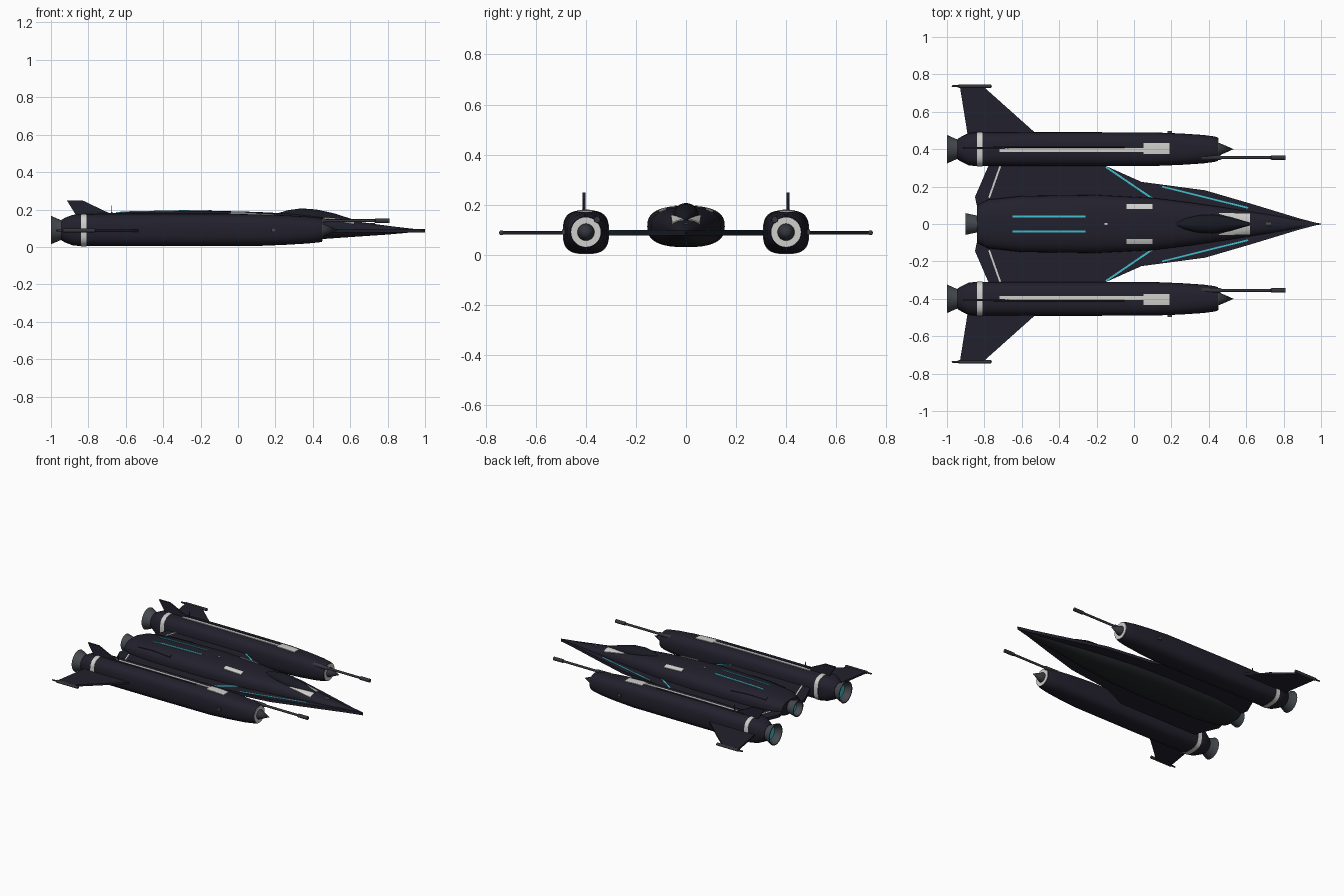
import bpy, bmesh, math
from mathutils import Vector

if "Cube" in bpy.data.objects:
    bpy.data.objects.remove(bpy.data.objects["Cube"])


def material(name, r, g, b):
    m = bpy.data.materials.new(name)
    m.diffuse_color = (r, g, b, 1)
    m.use_nodes = True
    m.node_tree.nodes["Principled BSDF"].inputs["Base Color"].default_value = m.diffuse_color
    return m


HULL = material("midnight hull", 0.016, 0.015, 0.026)
BELLY = material("charcoal belly", 0.017, 0.019, 0.021)
GLASS = material("dark canopy", 0.010, 0.010, 0.017)
METAL = material("engine grey", 0.06, 0.068, 0.078)
GUN = material("gunmetal", 0.035, 0.037, 0.045)
WHITE = material("panel white", 0.62, 0.62, 0.60)
CYAN = material("cyan glow", 0.05, 0.52, 0.62)


def finish(name, bm, mat, angle=35):
    bmesh.ops.recalc_face_normals(bm, faces=bm.faces)
    me = bpy.data.meshes.new(name)
    bm.to_mesh(me)
    bm.free()
    ob = bpy.data.objects.new(name, me)
    bpy.context.collection.objects.link(ob)
    me.materials.append(mat)
    bpy.ops.object.select_all(action='DESELECT')
    ob.select_set(True)
    bpy.context.view_layer.objects.active = ob
    bpy.ops.object.shade_smooth_by_angle(angle=math.radians(angle))
    return ob


def spow(v, p):
    return math.copysign(abs(v) ** p, v)


def loft(name, stations, mat, cy=0.0, segs=32):
    """Skin superellipse sections (x, half width, z low, z high, exponent)."""
    bm = bmesh.new()
    rings = []
    for x, hw, lo, hi, n in stations:
        ring = []
        for i in range(segs):
            t = math.tau * i / segs
            y = cy + hw * spow(math.cos(t), 2 / n)
            z = (lo + hi) / 2 + (hi - lo) / 2 * spow(math.sin(t), 2 / n)
            ring.append(bm.verts.new((x, y, z)))
        rings.append(ring)
    for a, b in zip(rings, rings[1:]):
        for i in range(segs):
            j = (i + 1) % segs
            bm.faces.new((a[i], a[j], b[j], b[i]))
    bm.faces.new(rings[0])
    bm.faces.new(rings[-1])
    return finish(name, bm, mat)


def lathe(name, profile, cy, cz, mat, segs=28):
    """Spin (x, radius) points round an axis along x."""
    bm = bmesh.new()
    vs = [bm.verts.new((x, cy + r, cz)) for x, r in profile]
    es = [bm.edges.new(p) for p in zip(vs, vs[1:])]
    bmesh.ops.spin(bm, geom=vs + es, cent=(0, cy, cz), axis=(1, 0, 0),
                   angle=math.tau, steps=segs, use_duplicate=False)
    bmesh.ops.remove_doubles(bm, verts=bm.verts, dist=1e-5)
    return finish(name, bm, mat)


def prism(name, pts, offset, mat):
    """Extrude a flat outline by an offset vector."""
    bm = bmesh.new()
    f = bm.faces.new([bm.verts.new(p) for p in pts])
    r = bmesh.ops.extrude_face_region(bm, geom=[f])
    bmesh.ops.translate(bm, vec=Vector(offset),
                        verts=[v for v in r['geom'] if isinstance(v, bmesh.types.BMVert)])
    return finish(name, bm, mat, 20)


def stripe(name, a, b, w, z, mat):
    """Thin straight strip on a level surface."""
    a, b = Vector(a), Vector(b)
    n = (b - a).orthogonal().normalized() * w / 2
    pts = [(p.x, p.y, z) for p in (a + n, b + n, b - n, a - n)]
    return prism(name, pts, (0, 0, 0.004), mat)


def top_z(stations, x, y):
    """Upper surface height of a loft."""
    for p, q in zip(stations, stations[1:]):
        if p[0] <= x <= q[0]:
            t = (x - p[0]) / (q[0] - p[0])
            hw, lo, hi, n = [a + (b - a) * t for a, b in zip(p[1:], q[1:])]
            u = min(abs(y) / hw, 1)
            return (lo + hi) / 2 + (hi - lo) / 2 * (1 - u ** n) ** (1 / n)


def patch(name, stations, x0, x1, ya, yb, mat, cy=0.0, nx=8, ny=4):
    """Plate hugging the top of a loft; ya and yb are (start, end) edges."""
    bm = bmesh.new()
    g = []
    for i in range(nx + 1):
        t = i / nx
        x = x0 + (x1 - x0) * t
        a, b = ya[0] + (ya[1] - ya[0]) * t, yb[0] + (yb[1] - yb[0]) * t
        ys = [a + (b - a) * j / ny for j in range(ny + 1)]
        g.append([bm.verts.new((x, cy + y, top_z(stations, x, y) + 0.004)) for y in ys])
    for i in range(nx):
        for j in range(ny):
            bm.faces.new((g[i][j], g[i + 1][j], g[i + 1][j + 1], g[i][j + 1]))
    r = bmesh.ops.extrude_face_region(bm, geom=bm.faces[:])
    bmesh.ops.translate(bm, vec=(0, 0, -0.008),
                        verts=[v for v in r['geom'] if isinstance(v, bmesh.types.BMVert)])
    return finish(name, bm, mat)


# Fuselage with a charcoal underside
FUS = [(-0.84, .10, .05, .15, 2.4), (-0.78, .13, .04, .172, 2.5), (-0.6, .15, .031, .187, 2.6),
       (-0.2, .155, .03, .195, 2.6), (0.1, .14, .03, .187, 2.6), (0.3, .115, .035, .177, 2.5),
       (0.45, .093, .042, .163, 2.4), (0.62, .066, .054, .138, 2.2), (0.8, .038, .066, .113, 2),
       (0.9, .02, .075, .101, 2), (1.0, .002, .085, .09, 2)]
body = loft("fuselage", FUS, HULL, segs=40)
body.data.materials.append(BELLY)
for p in body.data.polygons:
    if p.center.z < 0.072 and p.normal.z < -0.1:
        p.material_index = 1

# Canopy, nose sensor, spine marker and rear nozzle
loft("canopy", [(.22, .006, .15, .182, 2), (.27, .03, .14, .197, 2), (.34, .046, .13, .206, 2),
                (.42, .05, .12, .200, 2), (.52, .036, .11, .178, 2), (.62, .006, .11, .145, 2)], GLASS)
lathe("nose_sensor", [(.707, 0), (.707, .012), (.733, .012), (.733, 0)], 0, top_z(FUS, .72, 0) - .007, METAL, 16)
patch("spine_marker", FUS, -.157, -.143, (-.006, -.006), (.006, .006), WHITE, nx=1, ny=1)


def nozzle(name, x0, x1, r0, r1, cy, cz):
    mid = x0 + (x1 - x0) * 0.25
    lathe(name, [(x0 + .02, 0), (x0 + .02, r0), (x0, r0), (x1, r1), (x1, r1 - .007),
                 (mid, r0 - .005), (mid, 0)], cy, cz, METAL)
    lathe(name + "_glow", [(mid - .003, 0), (mid - .003, r0 - .004), (mid, r0 - .004)], cy, cz, CYAN)


nozzle("centre_nozzle", -.84, -.90, .045, .058, 0, .098)

# Engine pod sections
POD = [(-.945, .054, .036, .144, 2), (-.925, .066, .024, .156, 2.2), (-.885, .086, .009, .171, 2.8),
       (-.85, .09, .005, .175, 3), (-.4, .091, .004, .177, 3), (.1, .09, .005, .175, 3),
       (.25, .084, .011, .169, 2.8), (.37, .076, .018, .162, 2.5), (.43, .068, .024, .156, 2.2),
       (.45, .062, .028, .152, 2)]

for s, side in ((1, "left"), (-1, "right")):
    Y = 0.4 * s
    # Wing with nose strake, flap hinge and glow lines
    wing = [(1, 0), (.89, .028), (.62, .11), (.38, .18), (.17, .208), (.04, .225),
            (-.15, .31), (-.15, .33), (-.77, .33), (-.85, .145), (-.82, 0)]
    prism(side + "_inner_wing", [(x, y * s, .076) for x, y in wing], (0, 0, .021), HULL)
    stripe(side + "_flap_hinge", (-.715, .31 * s), (-.775, .14 * s), .010, .095, WHITE)
    stripe(side + "_strake_glow", (.15, .2 * s), (.61, .086 * s), .009, .095, CYAN)
    stripe(side + "_wing_glow", (-.15, .305 * s), (.10, .135 * s), .010, .095, CYAN)
    # Fuselage panels
    patch(side + "_spine_glow", FUS, -.65, -.26, (.035 * s,) * 2, (.045 * s,) * 2, CYAN)
    patch(side + "_shoulder_panel", FUS, -.04, .10, (.08 * s,) * 2, (.108 * s,) * 2, WHITE)
    patch(side + "_nose_panel", FUS, .455, .62, (.054 * s, .008 * s), (.06 * s, .055 * s), WHITE)
    patch(side + "_rear_fairing", FUS, -.72, -.45, (.095 * s, .12 * s), (.115 * s, .135 * s), HULL)
    # Engine pod
    loft(side + "_engine_pod", POD, HULL, Y)
    loft(side + "_pod_band", [(x, .0925, .0025, .1775, 3) for x in (-.84, -.81)], WHITE, Y)
    nozzle(side + "_nozzle", -.94, -1.0, .05, .076, Y, .09)
    lathe(side + "_intake_ring", [(.44, .03), (.44, .059), (.453, .059), (.453, .03)], Y, .09, WHITE)
    lathe(side + "_intake_spike", [(.44, 0), (.44, .034), (.455, .034), (.533, 0)], Y, .09, GUN)
    patch(side + "_pod_stripe", POD, -.72, .05, (-.014 * s,) * 2, (.006 * s,) * 2, WHITE, Y)
    patch(side + "_pod_panel", POD, .05, .19, (-.026 * s,) * 2, (.034 * s,) * 2, WHITE, Y)
    lathe(side + "_pod_rail", [(-.75, 0), (-.75, .005), (-.05, .005), (-.05, 0)], Y + .012 * s, .177, HULL, 10)
    # Thruster nub on the outer flank
    prism(side + "_thruster_nub", [(.178, .47 * s, .08), (.202, .47 * s, .08),
                                   (.202, .47 * s, .1), (.178, .47 * s, .1)], (0, .026 * s, 0), METAL)
    # Tail fin and aerial
    fin = [(-.915, .248), (-.83, .248), (-.675, .174), (-.86, .16)]
    prism(side + "_tail_fin", [(x, .402 * s, z) for x, z in fin], (0, .011 * s, 0), HULL)
    prism(side + "_aerial", [(-.678, .404 * s, .17), (-.672, .404 * s, .17),
                             (-.673, .404 * s, .222), (-.677, .404 * s, .222)], (0, .005 * s, 0), GUN)
    # Outer wing with tip pod
    outer = [(-.52, .48), (-.80, .73), (-.93, .73), (-.89, .48)]
    prism(side + "_outer_wing", [(x, y * s, .081) for x, y in outer], (0, 0, .013), HULL)
    lathe(side + "_tip_pod", [(-.975, 0), (-.97, .005), (-.94, .006), (-.935, .01),
                              (-.765, .01), (-.76, 0)], .737 * s, .0875, GUN, 14)
    # Cannon
    lathe(side + "_cannon", [(.36, 0), (.36, .015), (.46, .013), (.47, .008), (.73, .008),
                             (.735, .0125), (.81, .0125), (.81, 0)], .355 * s, .14, GUN, 16)
